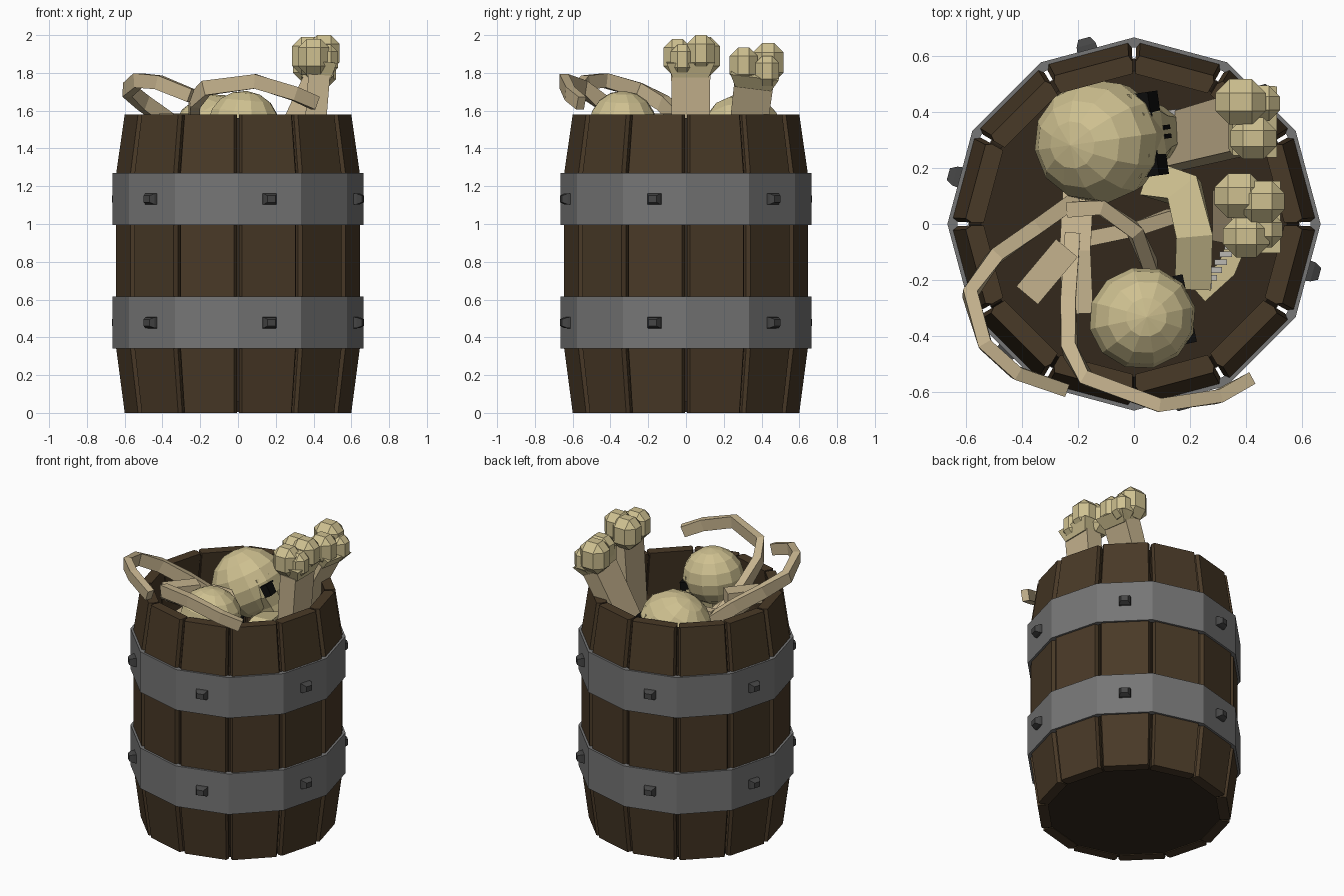
import bpy, bmesh
from math import sin, cos, radians, pi, sqrt
from mathutils import Vector, Matrix

if "Cube" in bpy.data.objects:
    bpy.data.objects.remove(bpy.data.objects["Cube"])


def material(name, color):
    m = bpy.data.materials.new(name)
    m.diffuse_color = (*color, 1)
    m.use_nodes = True
    m.node_tree.nodes["Principled BSDF"].inputs["Base Color"].default_value = m.diffuse_color
    return m


WOOD = material("wood", (0.066, 0.041, 0.02))
DARK = material("dark_wood", (0.034, 0.022, 0.012))
IRON = material("iron", (0.18, 0.18, 0.18))
RIVET = material("rivet_iron", (0.06, 0.06, 0.06))
BONE = material("bone", (0.62, 0.53, 0.28))
RIB = material("old_bone", (0.56, 0.45, 0.27))
BLACK = material("socket_black", (0.004, 0.004, 0.004))
TOOTH = material("tooth", (0.5, 0.48, 0.45))


def finish(name, bm, mat):
    bmesh.ops.recalc_face_normals(bm, faces=bm.faces)
    me = bpy.data.meshes.new(name)
    bm.to_mesh(me)
    bm.free()
    me.materials.append(mat)
    ob = bpy.data.objects.new(name, me)
    bpy.context.collection.objects.link(ob)
    return ob


def loft(name, rings, mat, cap_start=True, cap_end=True, loop=False):
    """Skin a list of equal-length point rings."""
    bm = bmesh.new()
    vs = [[bm.verts.new(p) for p in r] for r in rings]
    n = len(vs[0])
    pairs = list(zip(vs, vs[1:])) + ([(vs[-1], vs[0])] if loop else [])
    for a, b in pairs:
        for i in range(n):
            j = (i + 1) % n
            bm.faces.new((a[i], a[j], b[j], b[i]))
    if cap_start and not loop:
        bm.faces.new(vs[0])
    if cap_end and not loop:
        bm.faces.new(vs[-1])
    return finish(name, bm, mat)


def polar(r, deg, z):
    return Vector((r * cos(radians(deg)), r * sin(radians(deg)), z))


def circle(r, z):
    return [polar(r, 30 * i, z) for i in range(12)]


def sweep(name, pts, w, h, mat, hint=(0, 0, 1), taper=1.0):
    """Rectangular bar along a path; w is sideways, h is along the hint."""
    pts = [Vector(p) for p in pts]
    rings = []
    for i, p in enumerate(pts):
        t = (pts[min(i + 1, len(pts) - 1)] - pts[max(i - 1, 0)]).normalized()
        side = t.cross(Vector(hint)).normalized()
        up = side.cross(t)
        k = 1 + (taper - 1) * i / (len(pts) - 1)
        rings.append([p + side * a * w * k / 2 + up * b * h * k / 2
                      for a, b in ((-1, -1), (1, -1), (1, 1), (-1, 1))])
    return loft(name, rings, mat)


def ball(name, mtx, size, mat, seg=12, rings=8):
    bm = bmesh.new()
    bmesh.ops.create_uvsphere(bm, u_segments=seg, v_segments=rings, radius=1,
                              matrix=mtx @ Matrix.Diagonal((*size, 1)))
    return finish(name, bm, mat)


def box(name, mtx, loc, size, mat):
    bm = bmesh.new()
    bmesh.ops.create_cube(bm, size=1, matrix=mtx @ Matrix.Translation(loc) @ Matrix.Diagonal((*size, 1)))
    return finish(name, bm, mat)


# Barrel staves with chamfered outer edges
LEVELS = ((0, 0.60), (0.34, 0.645), (1.27, 0.645), (1.58, 0.60))
SECTION = ((-14.4, 0.065), (-14.4, 0.02), (-13.1, 0), (13.1, 0), (14.4, 0.02), (14.4, 0.065))
for i in range(12):
    c = 15 + 30 * i
    loft(f"stave_{i}", [[polar(r - d, c + a, z) for a, d in SECTION] for z, r in LEVELS], WOOD)

# Dark liner behind the gaps, and the barrel floor
loft("barrel_liner", [circle(r - 0.055, min(z + 0.01, 1.56)) for z, r in LEVELS], DARK,
     cap_start=False, cap_end=False)
loft("barrel_floor", [circle(0.565, 0.005), circle(0.565, 0.06)], DARK)

# Iron hoops with square rivets
for k, (z0, z1) in enumerate(((0.34, 0.615), (0.995, 1.27))):
    loft(f"hoop_{k}", [circle(0.665, z0), circle(0.665, z1), circle(0.63, z1), circle(0.63, z0)],
         IRON, loop=True)
    for j in range(6):
        m = Matrix.Rotation(radians(60 * j - 15), 4, 'Z')
        rings = [[m @ Vector((x, a * w, (z0 + z1) / 2 + b * w * 0.8))
                  for a, b in ((-1, -1), (1, -1), (1, 1), (-1, 1))]
                 for x, w in ((0.63, 0.038), (0.66, 0.035), (0.685, 0.022))]
        loft(f"rivet_{k}_{j}", rings, RIVET)


# Skulls: face along local +x
def skull(name, loc, yaw, pitch, s):
    m = (Matrix.Translation(loc) @ Matrix.Rotation(radians(yaw), 4, 'Z')
         @ Matrix.Rotation(radians(-pitch), 4, 'Y') @ Matrix.Scale(s, 4))
    ball(name + "_cranium", m, (0.235, 0.222, 0.22), BONE)
    face = [[m @ Vector((x, y, z)) for x, y in
             ((-0.02, -w), (f - 0.05, -w), (f, -w * 0.5), (f, w * 0.5), (f - 0.05, w), (-0.02, w))]
            for z, w, f in ((0.03, 0.15, 0.21), (-0.09, 0.15, 0.215), (-0.17, 0.11, 0.2), (-0.26, 0.09, 0.19))]
    loft(name + "_face", face, BONE)
    for sy in (-1, 1):
        box(name + "_eye_socket", m, (0.17, sy * 0.105, -0.055), (0.085, 0.09, 0.075), BLACK)
        box(name + "_nostril", m, (0.205, sy * 0.016, -0.115), (0.03, 0.016, 0.045), BLACK)
    for i in range(6):
        box(name + "_tooth", m, (0.175, (i - 2.5) * 0.026, -0.275), (0.03, 0.02, 0.045), TOOTH)


skull("back_skull", (-0.125, 0.295, 1.465), 8, 28, 1.0)
skull("front_skull", (0.03, -0.335, 1.525), 12, -5, 0.82)


# Upright long bones with knobbed ends
def long_bone(name, bottom, neck, lobes):
    b, n = Vector(bottom), Vector(neck)
    sweep(name + "_shaft", [b, b.lerp(n, 0.5), n], 0.18, 0.10, RIB, hint=(1, 0, 0), taper=1.15)
    d = (n - b).normalized()
    sweep(name + "_collar", [n - d * 0.01, n + d * 0.07], 0.19, 0.13, BONE, hint=(1, 0, 0), taper=1.35)
    for i, (x, y, z, r) in enumerate(lobes):
        ob = box(f"{name}_lobe_{i}", Matrix.Translation((x, y, z)), (0, 0, 0), (2 * r, 1.8 * r, 2.3 * r), BONE)
        bev = ob.modifiers.new("facets", 'BEVEL')
        bev.width = r * 0.55
        bev.segments = 1


long_bone("back_bone", (0.02, 0.26, 0.95), (0.40, 0.36, 1.75),
          ((0.38, 0.435, 1.855, 0.09), (0.425, 0.305, 1.84, 0.082), (0.45, 0.43, 1.81, 0.07)))
long_bone("right_bone", (0.33, 0.03, 0.5), (0.43, 0.025, 1.79),
          ((0.375, 0.10, 1.89, 0.088), (0.40, -0.045, 1.885, 0.082), (0.455, 0.08, 1.905, 0.082),
           (0.46, -0.02, 1.87, 0.07)))

# Ribs curling over the rim and down inside
RIBS = {
    "left_rib": [(-0.22, 0.08, 1.42), (-0.36, -0.02, 1.54), (-0.50, -0.12, 1.64), (-0.585, -0.25, 1.71),
                 (-0.53, -0.43, 1.76), (-0.42, -0.53, 1.75), (-0.25, -0.59, 1.68)],
    "front_rib": [(-0.22, -0.05, 1.42), (-0.235, -0.28, 1.54), (-0.23, -0.45, 1.65), (-0.17, -0.55, 1.72),
                  (0.09, -0.645, 1.755), (0.30, -0.615, 1.69), (0.41, -0.555, 1.64)],
    "inner_rib": [(-0.24, 0.05, 1.46), (-0.12, 0.06, 1.46), (0.0, -0.02, 1.42), (0.06, -0.15, 1.3),
                  (0.02, -0.3, 1.15)],
    "low_rib": [(-0.2, -0.06, 1.3), (0.0, -0.02, 1.3), (0.14, 0.03, 1.22), (0.22, 0.0, 1.1)],
}
for name, path in RIBS.items():
    sweep(name, path, 0.055, 0.085, RIB, taper=0.85)

# Spine of the rib cage and a loose vertebra
sweep("spine", [(-0.2, 0.1, 1.36), (-0.21, -0.1, 1.42), (-0.2, -0.32, 1.42)], 0.11, 0.09, RIB)
box("vertebra", Matrix.Translation((-0.31, -0.17, 1.54)) @ Matrix.Rotation(radians(-40), 4, 'Z'),
    (0, 0, 0), (0.1, 0.22, 0.09), RIB)

# Loose jaw with teeth
sweep("jaw", [(0.06, 0.16, 1.3), (0.18, 0.12, 1.37), (0.215, -0.04, 1.4), (0.21, -0.22, 1.33)],
      0.13, 0.08, BONE)
for i in range(6):
    box("jaw_tooth", Matrix.Translation((0.345 - i * 0.018, -0.08 - i * 0.028, 1.27)),
        (0, 0, 0), (0.045, 0.02, 0.05), TOOTH)
sweep("jaw_base", [(0.37, -0.06, 1.21), (0.33, -0.16, 1.21), (0.23, -0.25, 1.21)], 0.07, 0.08, BONE)
